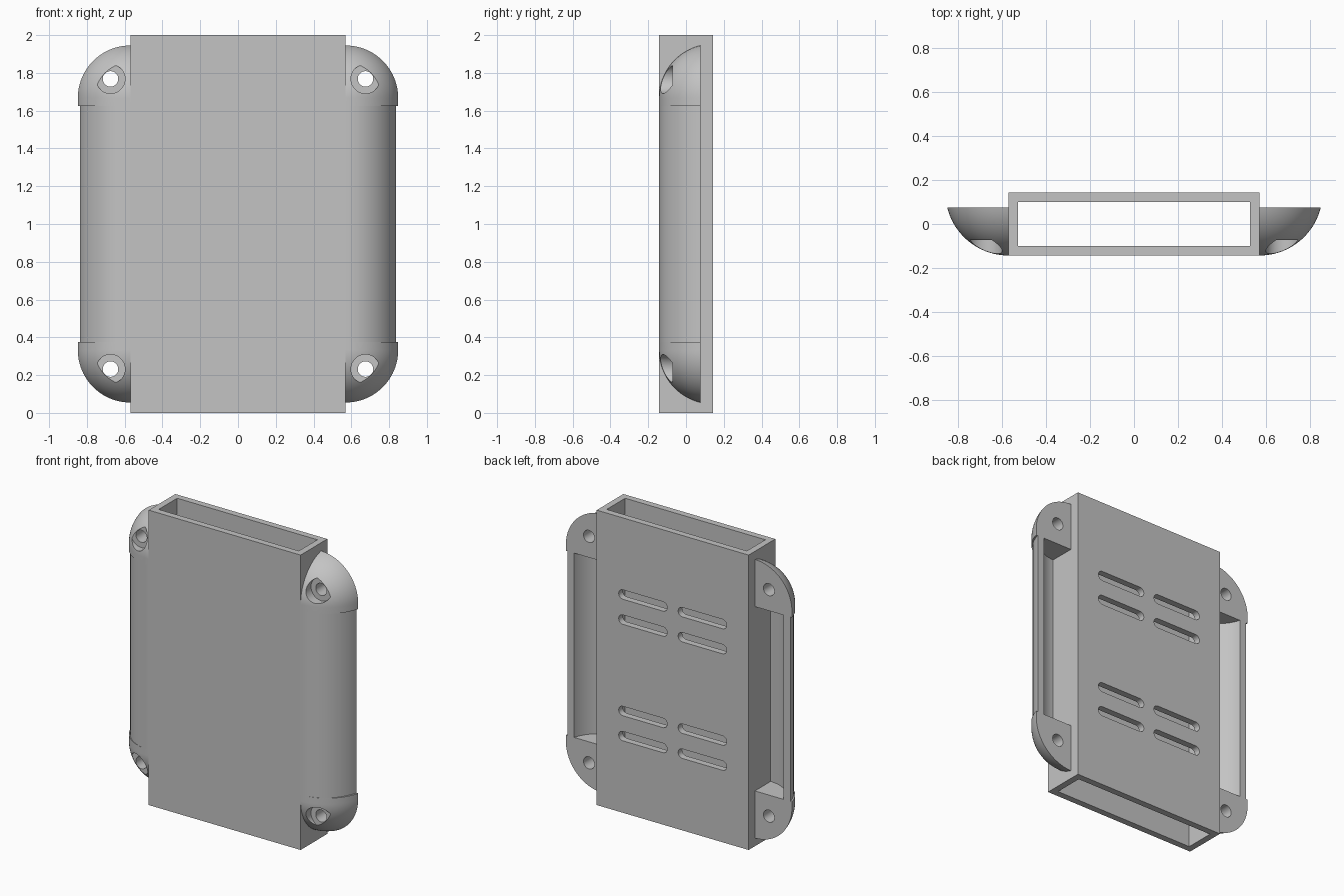
import bpy
import bmesh
from math import sin, cos, asin, pi, radians
from mathutils import Matrix

if "Cube" in bpy.data.objects:
    bpy.data.objects.remove(bpy.data.objects["Cube"], do_unlink=True)

grey = bpy.data.materials.new("plain grey")
grey.use_nodes = True
grey.diffuse_color = (0.55, 0.55, 0.55, 1)
grey.node_tree.nodes["Principled BSDF"].inputs["Base Color"].default_value = (0.55, 0.55, 0.55, 1)

HALF_W, HALF_D, HEIGHT, WALL = 0.57, 0.143, 2.0, 0.044
R = 0.286                  # radius of the rounded grips
AXIS_Y = R - HALF_D        # centre of the rounding
BACK_Y = 0.076             # flat back of the grips
SEAM, DOME = 1.625, 1.667  # lower edge of a cap, start of its dome


def add_object(name, bm):
    bmesh.ops.remove_doubles(bm, verts=bm.verts, dist=0.0001)
    bmesh.ops.recalc_face_normals(bm, faces=bm.faces)
    mesh = bpy.data.meshes.new(name)
    bm.to_mesh(mesh)
    bm.free()
    mesh.materials.append(grey)
    obj = bpy.data.objects.new(name, mesh)
    bpy.context.collection.objects.link(obj)
    return obj


def activate(obj):
    bpy.ops.object.select_all(action='DESELECT')
    obj.select_set(True)
    bpy.context.view_layer.objects.active = obj


def cut(obj, cutter):
    mod = obj.modifiers.new("cut", 'BOOLEAN')
    mod.operation, mod.solver, mod.object = 'DIFFERENCE', 'EXACT', cutter
    activate(obj)
    bpy.ops.object.modifier_apply(modifier=mod.name)
    bpy.data.objects.remove(cutter, do_unlink=True)


def smooth(obj):
    activate(obj)
    bpy.ops.object.shade_smooth_by_angle(angle=radians(30))


def box(name, size, centre):
    bm = bmesh.new()
    bmesh.ops.create_cube(bm, size=1)
    bmesh.ops.scale(bm, vec=size, verts=bm.verts)
    bmesh.ops.translate(bm, vec=centre, verts=bm.verts)
    return add_object(name, bm)


def loft(name, rings):
    """Skin closed rings of points and close both ends."""
    bm = bmesh.new()
    loops = [[bm.verts.new(p) for p in ring] for ring in rings]
    n = len(loops[0])
    for a, b in zip(loops, loops[1:]):
        for i in range(n):
            j = (i + 1) % n
            bm.faces.new((a[i], a[j], b[j], b[i]))
    bm.faces.new(loops[0])
    bm.faces.new(loops[-1])
    return add_object(name, bm)


def y_cylinder(name, radius, y0, y1, x, z):
    circle = [(x + radius * cos(2 * pi * i / 48), z + radius * sin(2 * pi * i / 48)) for i in range(48)]
    return loft(name, [[(px, y, pz) for px, pz in circle] for y in (y0, y1)])


def arc(radius, steps=24):
    """Curve from the front of the grip to its back plane, as (outward, y)."""
    end = pi / 2 - asin((AXIS_Y - BACK_Y) / radius)
    return [(radius * sin(end * i / steps), AXIS_Y - radius * cos(end * i / steps))
            for i in range(steps + 1)]


# Flat sleeve, open at top and bottom
sleeve = box("sleeve", (2 * HALF_W, 2 * HALF_D, HEIGHT), (0, 0, HEIGHT / 2))
cut(sleeve, box("sleeve_cutter", (2 * (HALF_W - WALL), 2 * (HALF_D - WALL), 3), (0, 0, 1)))

# Rounded vent slots through the back wall
SLOT_R, SLOT_HALF = 0.032, 0.15
for x in (-0.223, 0.223):
    for z in (0.52, 0.69, 1.31, 1.48):
        outline = []
        for i in range(17):
            a = -pi / 2 + pi * i / 16
            outline.append((x + SLOT_HALF + SLOT_R * cos(a), z + SLOT_R * sin(a)))
        outline += [(2 * x - px, 2 * z - pz) for px, pz in outline]
        cut(sleeve, loft("slot_cutter", [[(px, y, pz) for px, pz in outline] for y in (0.05, 0.2)]))
smooth(sleeve)

# Hollow side grips and their solid domed caps
for side, sx in (("left", 1), ("right", -1)):
    outer = [(u * 0.955, y) for u, y in arc(R)]
    inner = [(u * 0.955, y) for u, y in arc(R - 0.05)]
    profile = outer + inner[::-1]
    rail = loft(side + "_grip", [[(sx * (HALF_W + u), y, z) for u, y in profile]
                                 for z in (HEIGHT - SEAM, SEAM)])
    smooth(rail)

    section = arc(R) + [(0, BACK_Y)]
    for level in ("upper", "lower"):
        def place(u, y, z):
            return (sx * (HALF_W + u), y, z if level == "upper" else HEIGHT - z)
        rings = [[place(u, y, SEAM) for u, y in section]]
        for i in range(25):
            a = pi / 2 * i / 24
            rings.append([place(u * cos(a), y, DOME + u * sin(a)) for u, y in section])
        cap = loft(side + "_" + level + "_cap", rings)

        # Counterbored screw hole
        hx, _, hz = place(0.105, 0, 1.768)
        cut(cap, y_cylinder("bore_cutter", 0.077, -0.3, -0.072, hx, hz))
        cut(cap, y_cylinder("hole_cutter", 0.041, -0.3, 0.3, hx, hz))
        smooth(cap)
